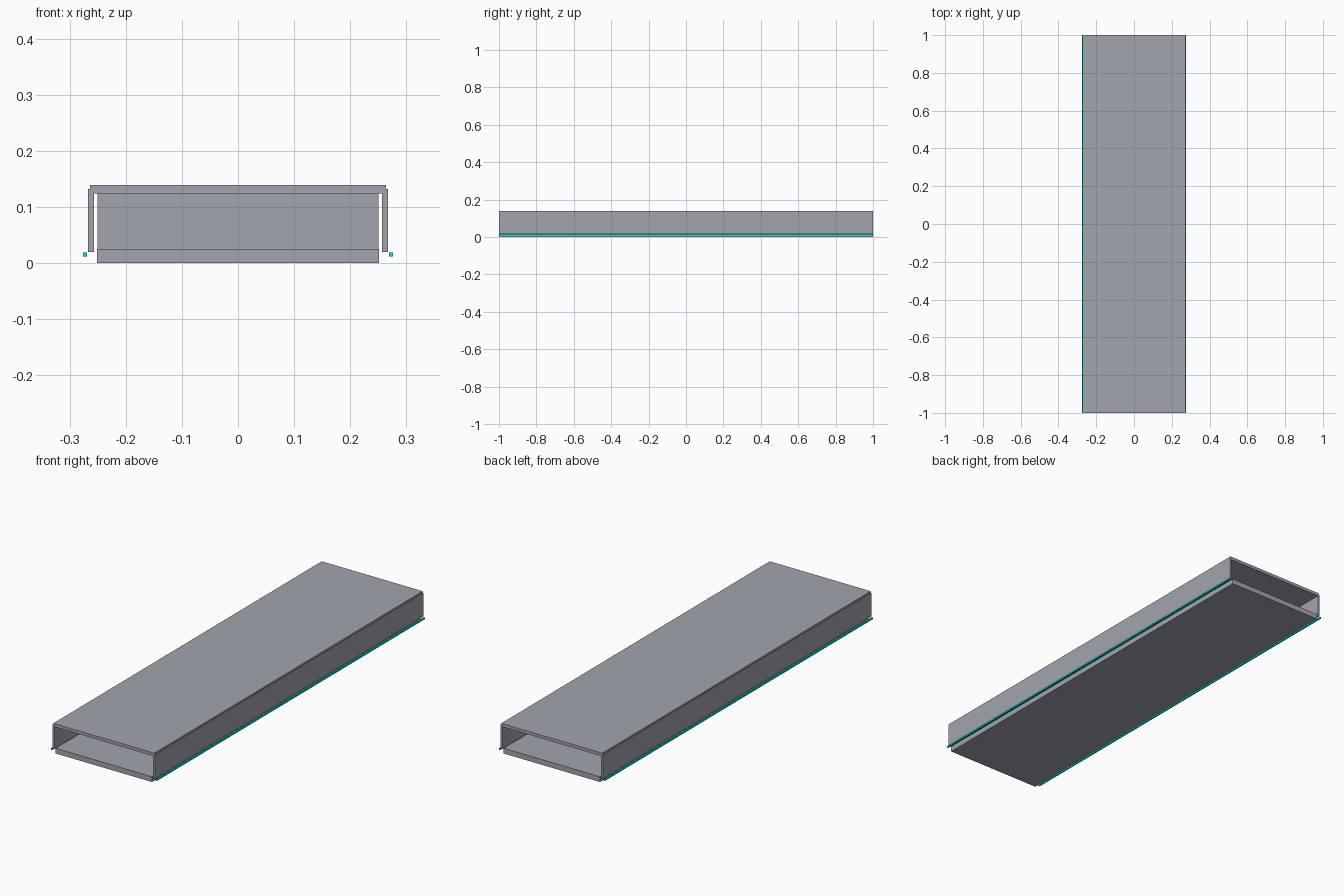
import bpy

if "Cube" in bpy.data.objects:
    bpy.data.objects.remove(bpy.data.objects["Cube"])

# Helper: axis-aligned box from its limits
def box(name, x, y, z, mat):
    bpy.ops.mesh.primitive_cube_add(size=1, location=[(a + b) / 2 for a, b in (x, y, z)])
    ob = bpy.context.object
    ob.name = ob.data.name = name
    ob.scale = [b - a for a, b in (x, y, z)]
    bpy.ops.object.transform_apply(location=False, rotation=False, scale=True)
    ob.data.materials.append(mat)
    return ob

def material(name, rgb):
    m = bpy.data.materials.new(name)
    m.diffuse_color = (*rgb, 1)
    m.use_nodes = True
    m.node_tree.nodes["Principled BSDF"].inputs["Base Color"].default_value = m.diffuse_color
    return m

teal = material("teal_glow", (0.0, 0.8, 0.82))
metal = material("dark_metal", (0.36, 0.375, 0.42))

L = (-1.0, 1.0)

# Floor slab and overhanging top deck
box("base_plate", (-0.251, 0.251), L, (0.0, 0.025), metal)
box("top_plate", (-0.2635, 0.2635), L, (0.124, 0.139), metal)

# Side skirts and thin light strips, mirrored left and right
for side, s in (("left", -1), ("right", 1)):
    box(side + "_side_panel", sorted((s * 0.257, s * 0.267)), L, (0.02, 0.132), metal)
    box(side + "_light_strip", sorted((s * 0.2695, s * 0.2765)), L, (0.0115, 0.0185), teal)

# Internal cross ribs joining floor and deck
for i, y in enumerate((-0.6, 0.0, 0.6)):
    box(f"cross_rib_{i + 1}", (-0.25, 0.25), (y - 0.015, y + 0.015), (0.025, 0.124), metal)
